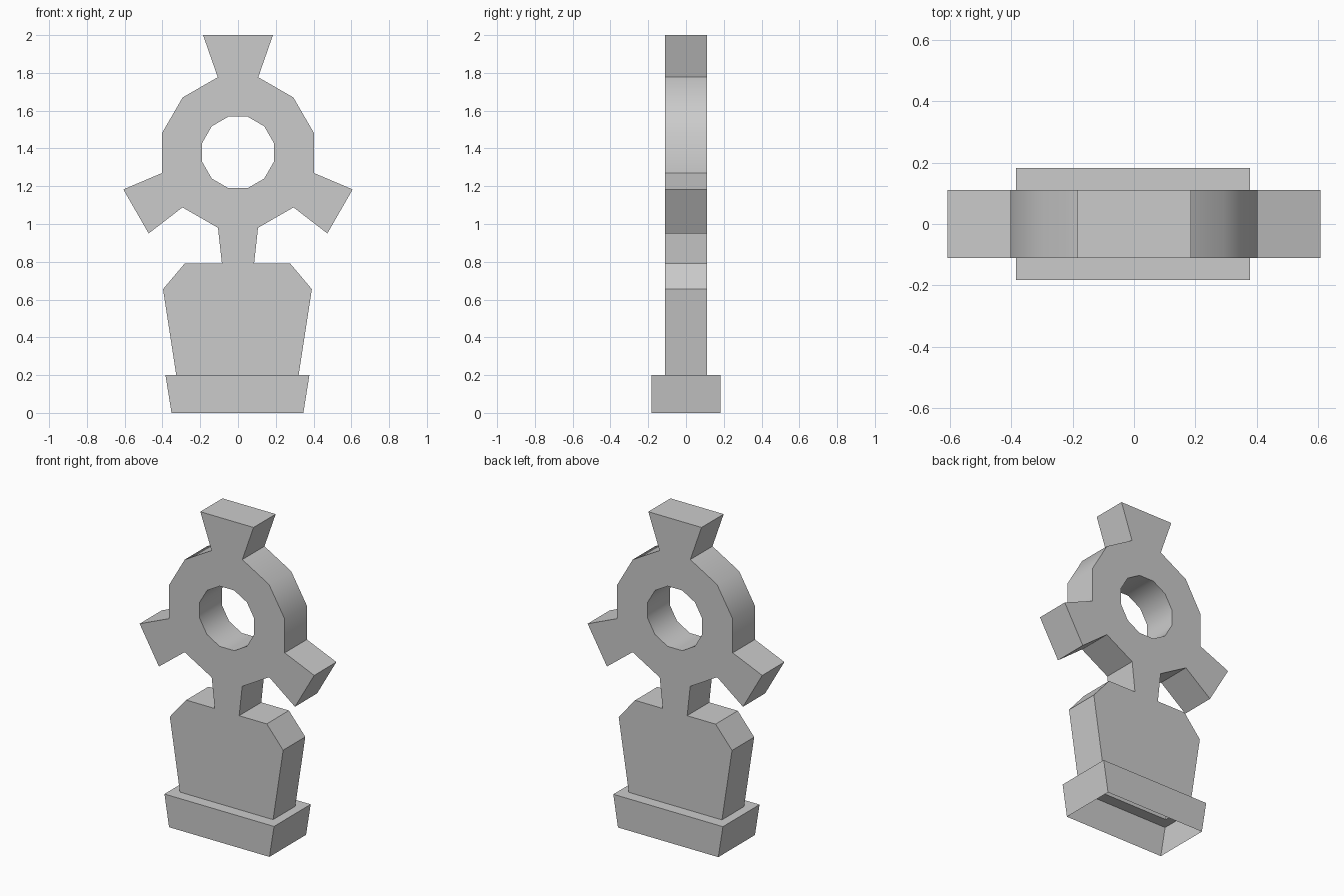
import bpy
import bmesh
from math import cos, sin, radians
from mathutils import Vector

if "Cube" in bpy.data.objects:
    bpy.data.objects.remove(bpy.data.objects["Cube"], do_unlink=True)

stone = bpy.data.materials.new("grey_stone")
stone.use_nodes = True
COLOUR = (0.6, 0.6, 0.6, 1)
stone.diffuse_color = COLOUR
stone.node_tree.nodes["Principled BSDF"].inputs["Base Color"].default_value = COLOUR


def finish(name, bm, smooth=False):
    mesh = bpy.data.meshes.new(name)
    bm.to_mesh(mesh)
    bm.free()
    mesh.materials.append(stone)
    obj = bpy.data.objects.new(name, mesh)
    bpy.context.collection.objects.link(obj)
    if smooth:
        bpy.ops.object.select_all(action="DESELECT")
        obj.select_set(True)
        bpy.context.view_layer.objects.active = obj
        bpy.ops.object.shade_smooth_by_angle(angle=radians(35))
    return obj


def mirrored(half):
    """Closed outline from its right half, listed bottom to top."""
    return half + [(-x, z) for x, z in reversed(half)]


def slab(name, loops, depth, x_shift=0.0, smooth=False):
    """Extrude an outline (further loops are holes) in y, open underneath."""
    bm = bmesh.new()
    for loop in loops:
        verts = [bm.verts.new((x + x_shift, -depth / 2, z)) for x, z in loop]
        for a, b in zip(verts, verts[1:] + verts[:1]):
            bm.edges.new((a, b))
    bmesh.ops.triangle_fill(bm, edges=bm.edges[:], use_beauty=True,
                            normal=Vector((0, -1, 0)))
    grown = bmesh.ops.extrude_face_region(bm, geom=bm.faces[:], use_keep_orig=True)
    moved = [g for g in grown["geom"] if isinstance(g, bmesh.types.BMVert)]
    bmesh.ops.translate(bm, verts=moved, vec=(0, depth, 0))
    bmesh.ops.recalc_face_normals(bm, faces=bm.faces[:])
    # the side resting on the part below is left open
    low = min(v.co.z for v in bm.verts)
    under = [f for f in bm.faces if all(v.co.z < low + 0.001 for v in f.verts)]
    bmesh.ops.delete(bm, geom=under, context="FACES")
    return finish(name, bm, smooth)


DEPTH = 0.22
SHIFT = -0.003

# ring with three flared arms and a stem, pierced by a twelve-sided hole
cross_half = [(0.085, 0.79), (0.106, 0.98), (0.294, 1.088), (0.473, 0.95),
              (0.607, 1.183), (0.402, 1.27), (0.402, 1.482), (0.293, 1.67),
              (0.107, 1.777), (0.185, 2.0)]
hole = [(0.196 * cos(radians(15 + 30 * i)), 1.379 + 0.196 * sin(radians(15 + 30 * i)))
        for i in range(12)]
slab("wheel_cross", [mirrored(cross_half), hole], DEPTH, smooth=True)

# tapering headstone with clipped shoulders
stone_half = [(0.324, 0.2), (0.394, 0.655), (0.28, 0.79)]
slab("headstone", [mirrored(stone_half)], DEPTH, SHIFT)

# hollow plinth: flared walls and a top rim around the headstone
bm = bmesh.new()
rings = []
for hx, hy, z in [(0.349, 0.182, 0), (0.381, 0.182, 0.2), (0.324, DEPTH / 2, 0.2)]:
    rings.append([bm.verts.new((sx * hx + SHIFT, sy * hy, z))
                  for sx, sy in [(-1, -1), (1, -1), (1, 1), (-1, 1)]])
for low, high in zip(rings, rings[1:]):
    for i in range(4):
        j = (i + 1) % 4
        bm.faces.new((low[i], low[j], high[j], high[i]))
finish("plinth", bm)
